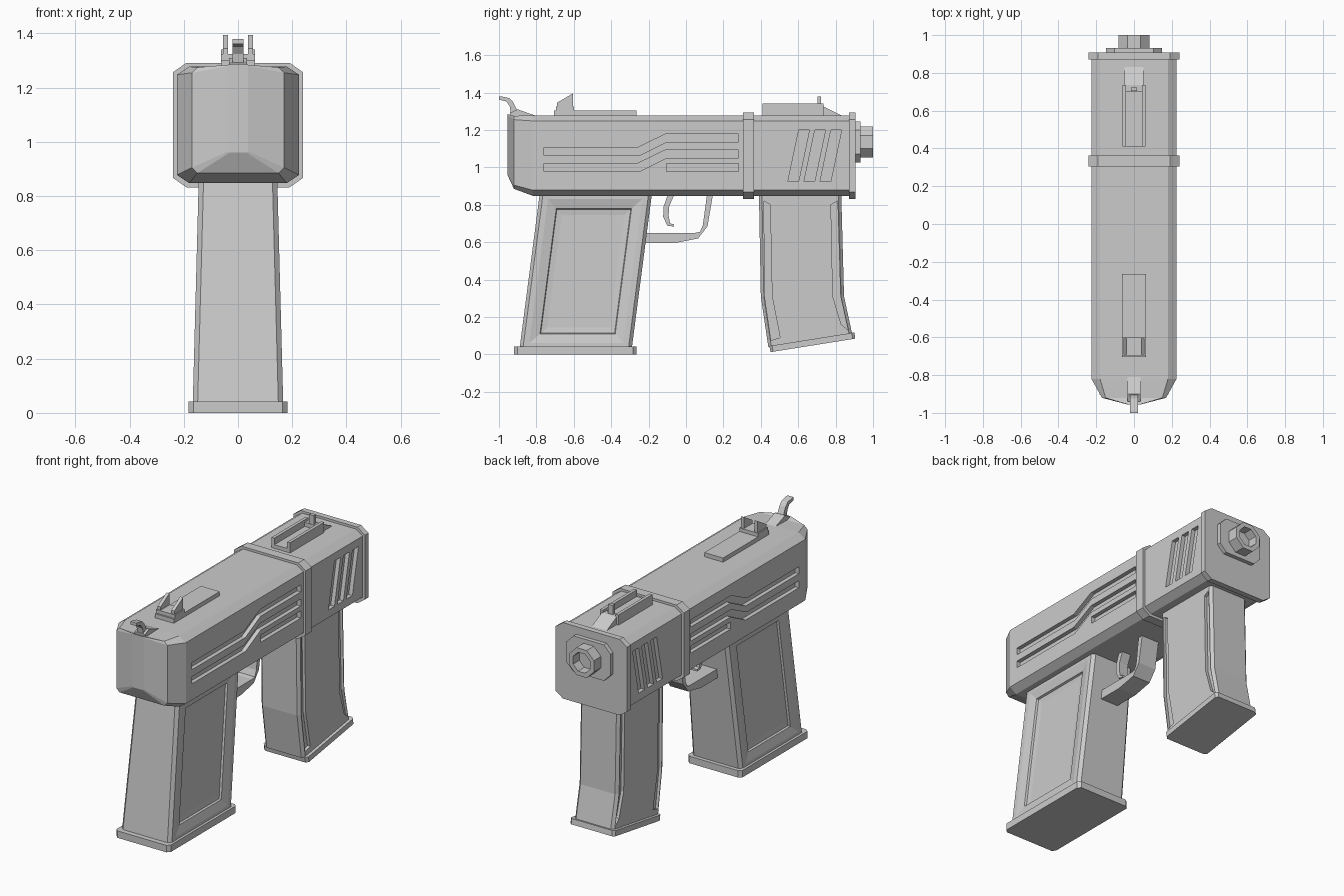
import bpy, bmesh, math


def finish(name, bm):
    bmesh.ops.recalc_face_normals(bm, faces=bm.faces)
    me = bpy.data.meshes.new(name)
    bm.to_mesh(me)
    bm.free()
    ob = bpy.data.objects.new(name, me)
    bpy.context.collection.objects.link(ob)
    return ob


def add_loft(bm, rings):
    vs = [[bm.verts.new(p) for p in r] for r in rings]
    n = len(vs[0])
    for a, b in zip(vs, vs[1:]):
        for i in range(n):
            j = (i + 1) % n
            bm.faces.new((a[i], a[j], b[j], b[i]))
    bm.faces.new(vs[0][::-1])
    bm.faces.new(vs[-1])


def loft(name, rings):
    bm = bmesh.new()
    add_loft(bm, rings)
    return finish(name, bm)


def prisms(name, profiles, x0, x1, mirror=False):
    """Extrude (y, z) outlines along x, optionally on both sides."""
    bm = bmesh.new()
    for pts in profiles:
        for s in ((1, -1) if mirror else (1,)):
            add_loft(bm, [[(s * x, y, z) for y, z in pts] for x in (x0, x1)])
    return finish(name, bm)


def rect(y0, y1, z0, z1):
    return [(y0, z0), (y1, z0), (y1, z1), (y0, z1)]


def section(y, hw, z0, z1, cx, cb, ct):
    """Chamfered rectangle in the xz plane."""
    half = [(hw - cx, z0), (hw, z0 + cb), (hw, z1 - ct), (hw - cx, z1)]
    return [(x, y, z) for x, z in half] + [(-x, y, z) for x, z in half[::-1]]


def slab(ya, za, yb, zb, hw, c):
    """Chamfered rectangle in plan, tilted from (ya, za) to (yb, zb)."""
    t = c / (yb - ya)
    half = [(hw - c, 0), (hw, t), (hw, 1 - t), (hw - c, 1)]
    pts = half + [(-x, u) for x, u in half[::-1]]
    return [(x, ya + (yb - ya) * u, za + (zb - za) * u) for x, u in pts]


def cut(ob, cutter):
    cutter.hide_render = True
    cutter.hide_set(True)
    m = ob.modifiers.new("cut", 'BOOLEAN')
    m.operation = 'DIFFERENCE'
    m.solver = 'EXACT'
    m.object = cutter


# Main body with faceted rear
body = loft("body", [
    section(-0.955, 0.037, 0.96, 1.285, 0.005, 0.005, 0.005),
    section(-0.92, 0.17, 0.885, 1.275, 0.02, 0.02, 0.02),
    section(-0.82, 0.225, 0.848, 1.278, 0.045, 0.03, 0.03),
    section(0.88, 0.225, 0.848, 1.278, 0.045, 0.03, 0.03)])

# Side grooves: two stepped, one straight, three slanted vents
h = 0.043
grooves = [[(-0.76, z), (-0.25, z), (-0.105, z + 0.073), (0.28, z + 0.073),
            (0.28, z + 0.073 + h), (-0.11, z + 0.073 + h), (-0.26, z + h), (-0.76, z + h)]
           for z in (0.977, 1.062)]
grooves.append(rect(-0.105, 0.28, 0.977, 0.977 + h))
for i in range(3):
    y = 0.545 + i * 0.086
    grooves.append([(y, 0.925), (y + 0.057, 0.925), (y + 0.115, 1.2), (y + 0.058, 1.2)])
cut(body, prisms("groove_cutter", grooves, 0.2, 0.3, True))

# Raised bands around the body
for name, y0, y1 in (("middle_band", 0.305, 0.363), ("front_band", 0.872, 0.907)):
    loft(name, [section(y, 0.24, 0.832, 1.292, 0.05, 0.035, 0.035) for y in (y0, y1)])

# Muzzle plate and hollow octagonal muzzle
loft("muzzle_plate", [section(y, 0.147, 1.027, 1.245, 0.045, 0.045, 0.045) for y in (0.9, 0.932)])


def octagon(y, r):
    a = [math.pi / 8 + i * math.pi / 4 for i in range(8)]
    return [(r * math.cos(t), y, 1.135 + r * math.sin(t)) for t in a]


loft("muzzle", [octagon(0.925, 0.09), octagon(1.0, 0.09), octagon(1.0, 0.062), octagon(0.94, 0.062)])

# Rear grip with framed, recessed side panels
bm = bmesh.new()
add_loft(bm, [slab(-0.89, 0.03, -0.29, 0.03, 0.167, 0.018),
              slab(-0.782, 0.86, -0.182, 0.86, 0.145, 0.018)])
bmesh.ops.recalc_face_normals(bm, faces=bm.faces)
for side in (1, -1):
    bm.normal_update()
    face = [f for f in bm.faces if f.normal.x * side > 0.9]
    for thick, depth in ((0.03, 0), (0.05, -0.012), (0.004, -0.012), (0.03, -0.004)):
        bmesh.ops.inset_region(bm, faces=face, thickness=thick, depth=depth, use_even_offset=True)
finish("rear_grip", bm)
loft("grip_base", [slab(-0.92, z, -0.265, z, 0.182, 0.018) for z in (0, 0.042)])

# Curved front magazine with fluted edges
mag = loft("magazine", [slab(0.44, 0.04, 0.888, 0.11, 0.132, 0.016),
                        slab(0.40, 0.31, 0.845, 0.31, 0.132, 0.016),
                        slab(0.39, 0.86, 0.83, 0.86, 0.132, 0.016)])
flutes = [[(0.415, 0.82), (0.405, 0.31), (0.455, 0.075), (0.503, 0.09), (0.46, 0.31), (0.45, 0.80)],
          [(0.81, 0.82), (0.825, 0.31), (0.868, 0.13), (0.83, 0.16), (0.785, 0.31), (0.775, 0.80)]]
flutes[0][0:2] = [(0.417, 0.82), (0.421, 0.31)]
cut(mag, prisms("flute_cutter", flutes, 0.114, 0.2, True))
loft("magazine_base", [slab(0.452, 0.012, 0.905, 0.084, 0.15, 0.014),
                       slab(0.446, 0.045, 0.9, 0.117, 0.15, 0.014)])

# Trigger and guard
prisms("trigger_guard", [[(-0.23, 0.595), (-0.06, 0.595), (0.065, 0.62), (0.115, 0.685), (0.145, 0.86),
                          (0.113, 0.86), (0.09, 0.69), (0.075, 0.655), (0.05, 0.65), (-0.23, 0.65)]],
       -0.06, 0.06)
prisms("trigger", [[(-0.095, 0.86), (-0.12, 0.79), (-0.122, 0.735), (-0.1, 0.688), (-0.065, 0.683),
                    (-0.065, 0.695), (-0.085, 0.7), (-0.093, 0.74), (-0.09, 0.79), (-0.06, 0.86)]],
       -0.03, 0.03)

# Hammer
prisms("hammer", [[(-1.0, 1.362), (-0.96, 1.352), (-0.942, 1.325), (-0.93, 1.25), (-0.86, 1.25),
                   (-0.86, 1.285), (-0.9, 1.3), (-0.925, 1.35), (-0.945, 1.37), (-0.99, 1.38), (-1.0, 1.38)]],
       -0.02, 0.02)
prisms("hammer_pivot", [[(-0.94, 1.26), (-0.94, 1.292), (-0.9, 1.31), (-0.81, 1.278), (-0.81, 1.26)]],
       -0.034, 0.034)

# Rear sight
prisms("rear_sight_plate", [rect(-0.705, -0.265, 1.26, 1.303)], -0.063, 0.063)
prisms("rear_sight_base", [rect(-0.695, -0.6, 1.3, 1.325)], -0.063, 0.063)
prisms("rear_sight_prongs", [[(-0.69, 1.32), (-0.605, 1.32), (-0.605, 1.395), (-0.69, 1.345)]],
       0.036, 0.056, True)

# Front sight: channel, ramp and post
prisms("front_sight_floor", [rect(0.41, 0.735, 1.26, 1.3)], -0.06, 0.06)
prisms("front_sight_walls", [rect(0.41, 0.735, 1.26, 1.34)], 0.043, 0.062, True)
prisms("front_sight_ramp", [[(0.7, 1.26), (0.83, 1.26), (0.83, 1.278), (0.735, 1.325), (0.7, 1.325)]],
       -0.05, 0.05)
prisms("front_sight_post", [rect(0.703, 0.723, 1.29, 1.38)], -0.016, 0.016)
